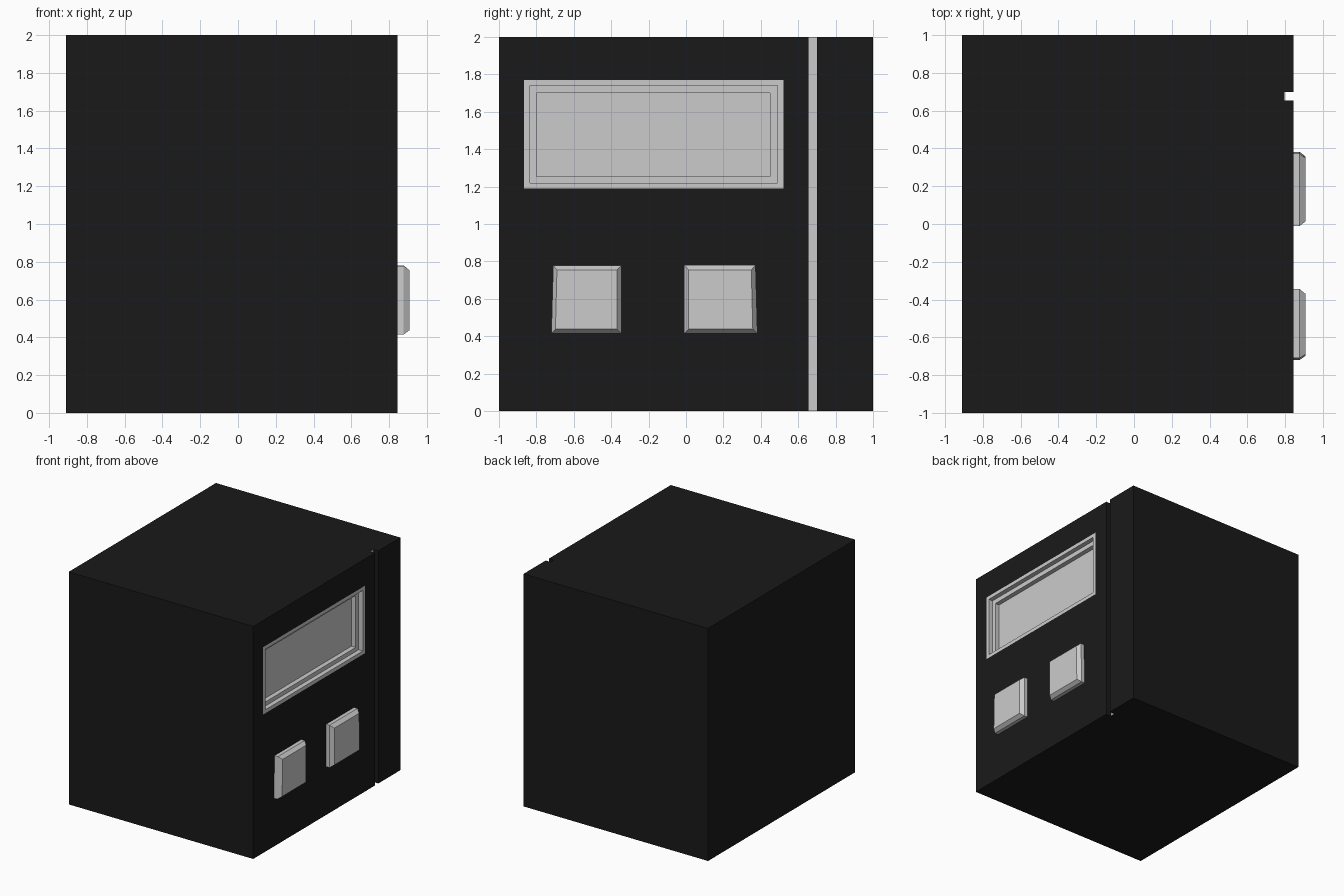
import bpy
import bmesh

if "Cube" in bpy.data.objects:
    bpy.data.objects.remove(bpy.data.objects["Cube"])

FACE = 0.845  # x of the control side
GROOVE = (0.655, 0.70)
FLOOR = 0.797


def rect(y0, y1, z0, z1, slant0=0.0, slant1=0.0):
    # Rectangle on the control side; slants pull in the top corners
    return [(y0, z0), (y1, z0), (y1 - slant1, z1), (y0 + slant0, z1)]


def finish(name, bm, mat=None):
    me = bpy.data.meshes.new(name)
    bm.to_mesh(me)
    bm.free()
    ob = bpy.data.objects.new(name, me)
    bpy.context.collection.objects.link(ob)
    if mat:
        me.materials.append(mat)
    return ob


def add_loops(bm, loops, cap=True):
    # Bridge successive (x, corners) outlines, optionally closing the last
    rings = [[bm.verts.new((x, y, z)) for y, z in pts] for x, pts in loops]
    for a, b in zip(rings, rings[1:]):
        for i in range(4):
            j = (i + 1) % 4
            bm.faces.new((a[i], a[j], b[j], b[i]))
    if cap:
        bm.faces.new(rings[-1])


black = bpy.data.materials.new("matte_black")
black.diffuse_color = (0.01, 0.01, 0.01, 1)
black.use_nodes = True
black.node_tree.nodes["Principled BSDF"].inputs["Base Color"].default_value = black.diffuse_color

# Cabinet: grooved plan extruded upward, control panel and groove floor open
plan = [(-0.91, -1), (FACE, -1), (FACE, GROOVE[0]), (FLOOR, GROOVE[0]),
        (FLOOR, GROOVE[1]), (FACE, GROOVE[1]), (FACE, 1), (-0.91, 1)]
bm = bmesh.new()
low = [bm.verts.new((x, y, 0)) for x, y in plan]
high = [bm.verts.new((x, y, 2)) for x, y in plan]
bm.faces.new(low[::-1])
bm.faces.new(high)
for i in range(len(plan)):
    if i not in (1, 3):
        j = (i + 1) % len(plan)
        bm.faces.new((low[i], low[j], high[j], high[i]))
window = rect(-0.865, 0.52, 1.19, 1.77)
add_loops(bm, [(FACE, rect(-1, GROOVE[0], 0, 2)), (FACE, window)], cap=False)
bmesh.ops.remove_doubles(bm, verts=bm.verts, dist=1e-5)
finish("cabinet", bm, black)

# Grey strip at the bottom of the groove
bm = bmesh.new()
add_loops(bm, [(FLOOR, rect(*GROOVE, 0, 2))])
finish("groove_strip", bm)

# Screen frame stepping back twice to the recessed panel
middle = rect(-0.835, 0.49, 1.22, 1.74)
inner = rect(-0.80, 0.45, 1.255, 1.70)
bm = bmesh.new()
add_loops(bm, [(FACE, window), (FACE, middle), (FACE - 0.04, middle),
               (FACE - 0.04, inner), (FACE - 0.08, inner)])
finish("recessed_screen", bm)

# Bevelled buttons
for name, base, top in (
    ("left_button", rect(-0.72, -0.345, 0.415, 0.778, 0.01),
     rect(-0.698, -0.37, 0.438, 0.755, 0.008)),
    ("right_button", rect(-0.01, 0.382, 0.415, 0.78, 0, 0.01),
     rect(0.013, 0.357, 0.438, 0.755, 0, 0.008)),
):
    bm = bmesh.new()
    add_loops(bm, [(FACE, base), (0.877, base), (0.908, top)])
    finish(name, bm)
